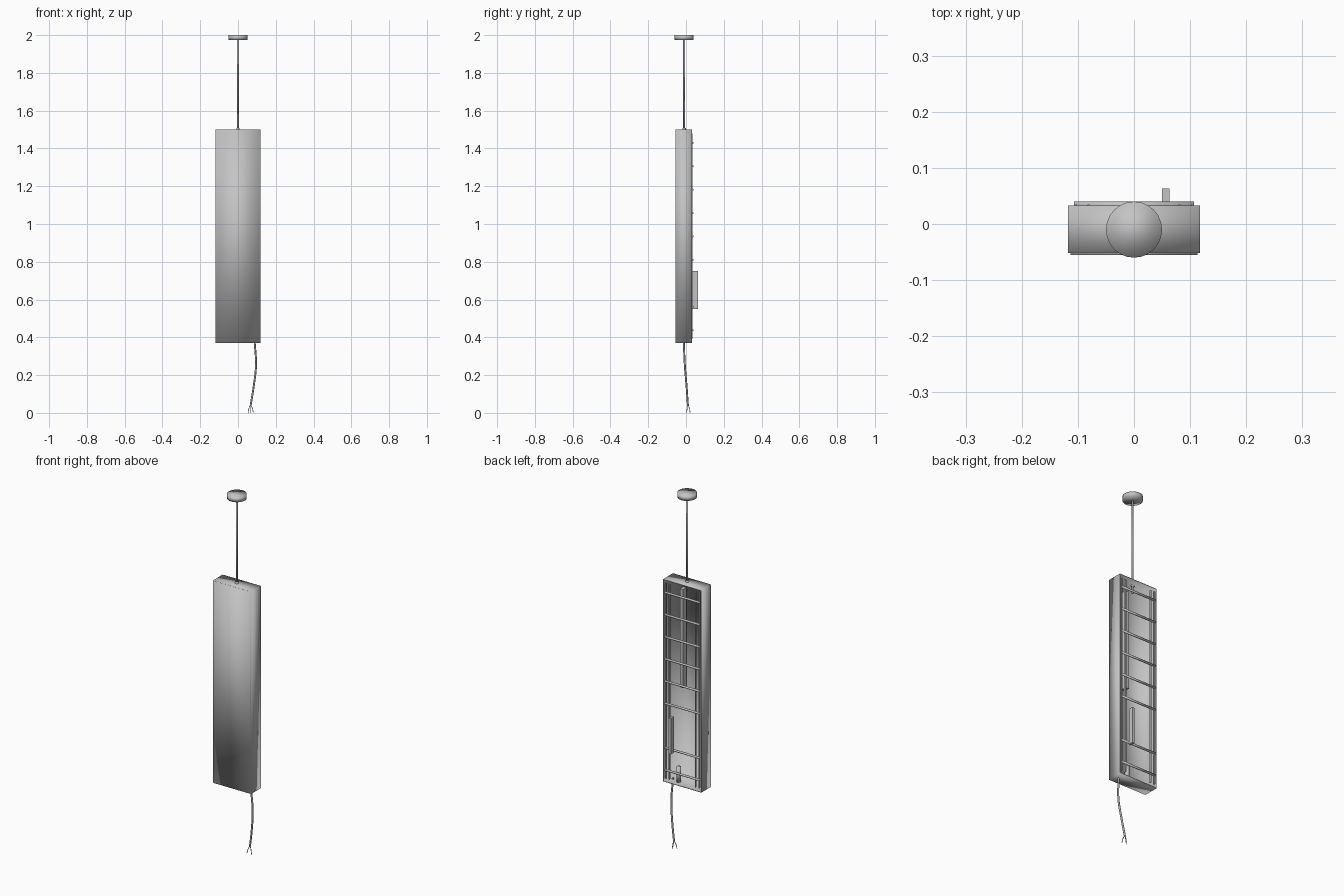
import bpy, bmesh
from mathutils import Vector

cube = bpy.data.objects.get("Cube")
if cube:
    bpy.data.objects.remove(cube, do_unlink=True)

grey = bpy.data.materials.new("satin grey")
grey.use_nodes = True
colour = (0.55, 0.55, 0.55, 1)
grey.diffuse_color = colour
grey.node_tree.nodes["Principled BSDF"].inputs["Base Color"].default_value = colour


def finish(name, bm, smooth=True):
    mesh = bpy.data.meshes.new(name)
    for f in bm.faces:
        f.smooth = smooth
    bm.to_mesh(mesh)
    bm.free()
    mesh.materials.append(grey)
    obj = bpy.data.objects.new(name, mesh)
    bpy.context.collection.objects.link(obj)
    return obj


def box(name, low, high, open_back=False, smooth=False):
    bm = bmesh.new()
    bmesh.ops.create_cube(bm, size=1)
    low, high = Vector(low), Vector(high)
    for v in bm.verts:
        v.co = (low + high) / 2 + v.co * (high - low)
    if open_back:
        back = [f for f in bm.faces if f.normal.y > 0.9]
        bmesh.ops.delete(bm, geom=back, context='FACES_ONLY')
    return finish(name, bm, smooth)


def rod(name, start, end, radius, sides=12):
    start, end = Vector(start), Vector(end)
    axis = end - start
    bm = bmesh.new()
    bmesh.ops.create_cone(bm, cap_ends=True, segments=sides, radius1=radius,
                          radius2=radius, depth=axis.length)
    turn = axis.to_track_quat('Z', 'Y')
    for v in bm.verts:
        v.co = (start + end) / 2 + turn @ v.co
    return finish(name, bm)


def cord(name, points, radius):
    curve = bpy.data.curves.new(name, 'CURVE')
    curve.dimensions = '3D'
    curve.bevel_depth = radius
    curve.bevel_resolution = 2
    curve.use_fill_caps = True
    spline = curve.splines.new('BEZIER')
    spline.bezier_points.add(len(points) - 1)
    for p, co in zip(spline.bezier_points, points):
        p.co = co
        p.handle_left_type = p.handle_right_type = 'AUTO'
    curve.materials.append(grey)
    obj = bpy.data.objects.new(name, curve)
    bpy.context.collection.objects.link(obj)


# Ceiling mount and suspension pole
rod("ceiling_canopy", (0, -0.01, 1.975), (0, -0.01, 2), 0.05, 24)
rod("suspension_pole", (0, -0.01, 1.45), (0, -0.01, 1.98), 0.005)
rod("pole_collar", (0, -0.01, 1.49), (0, -0.01, 1.508), 0.009)

# Housing, open at the back, with a slim front cover
shell = box("housing", (-0.118, -0.052, 0.37), (0.118, 0.033, 1.5), True, True)
wall = shell.modifiers.new("wall", 'SOLIDIFY')
wall.thickness = 0.005
box("front_cover", (-0.113, -0.055, 0.371), (0.113, -0.05, 1.499), smooth=True)

# Rear ladder frame: rails, inner flanges and rungs
for side, label in ((1, "left"), (-1, "right")):
    box(label + "_rail", (side * 0.102, 0.027, 0.39), (side * 0.107, 0.035, 1.48))
    box(label + "_flange", (side * 0.079, 0.024, 0.39), (side * 0.083, 0.035, 1.48))
for i in range(9):
    if i != 6:
        z = 1.43 - i * 0.124
        rod("rung_%d" % i, (-0.107, 0.034, z), (0.107, 0.034, z), 0.006, 8)

# Fittings inside and behind the housing
box("inner_channel", (0.025, -0.04, 0.9), (0.045, -0.01, 1.45))
box("rear_handle", (0.05, 0.035, 0.55), (0.063, 0.063, 0.75))
rod("cable_grip", (0.045, 0, 0.375), (0.045, 0, 0.46), 0.012)

# Supply cable with three loose ends
cord("supply_cable", [(0.088, -0.012, 0.38), (0.095, -0.006, 0.25),
                      (0.083, 0.003, 0.14), (0.067, 0.01, 0.04)], 0.005)
for i, (dx, dy) in enumerate(((-0.014, -0.006), (0, 0.012), (0.014, -0.006))):
    cord("wire_end_%d" % i, [(0.067, 0.01, 0.045),
                             (0.067 + dx * 0.7, 0.01 + dy * 0.7, 0.022),
                             (0.067 + dx, 0.01 + dy, 0.001)], 0.0018)
